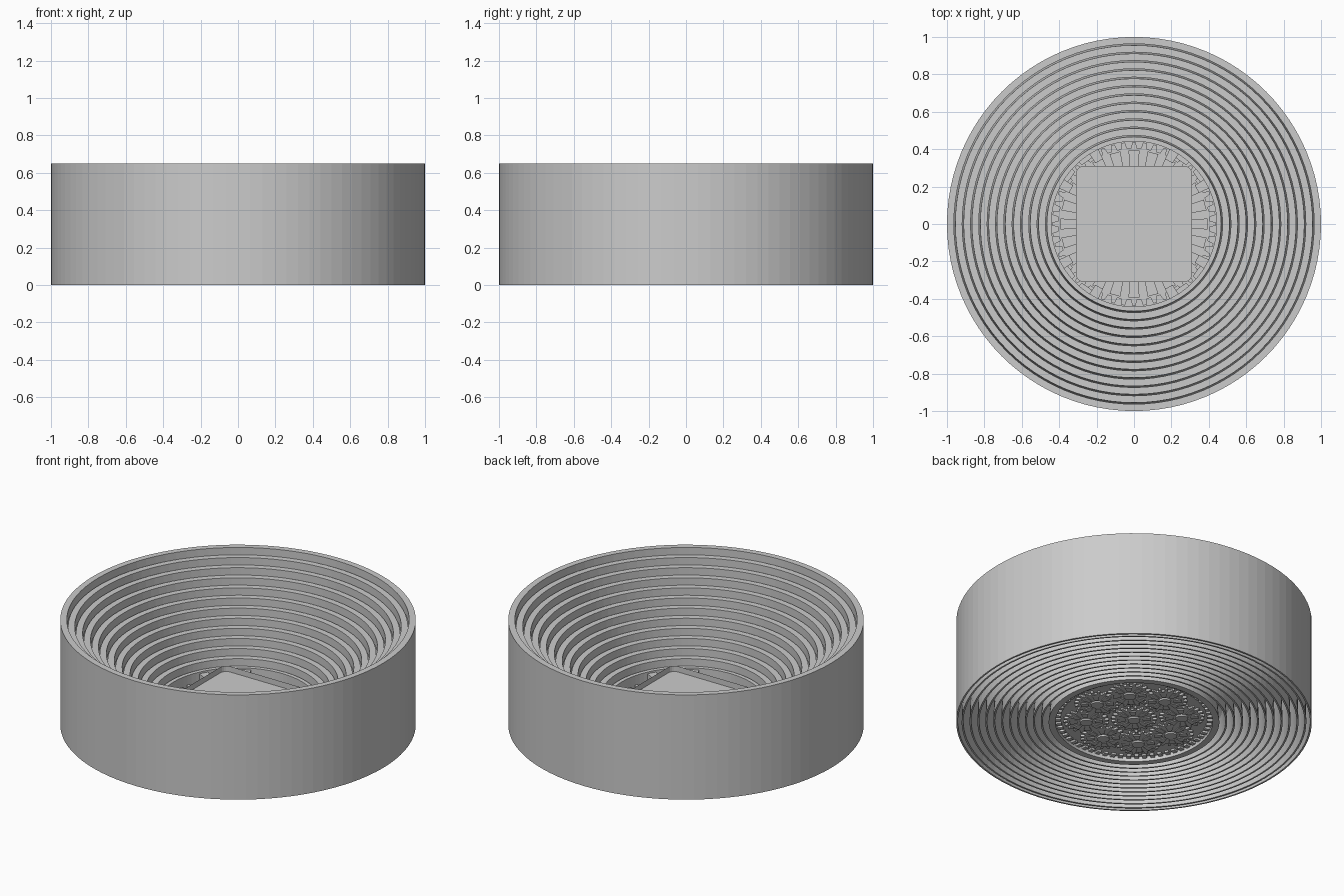
import bpy, bmesh, math
from mathutils import Matrix, Vector

if "Cube" in bpy.data.objects:
    bpy.data.objects.remove(bpy.data.objects["Cube"], do_unlink=True)

grey = bpy.data.materials.new("plain_grey")
grey.use_nodes = True
grey.diffuse_color = (0.6, 0.6, 0.6, 1)
grey.node_tree.nodes["Principled BSDF"].inputs["Base Color"].default_value = (0.6, 0.6, 0.6, 1)

SIDES = 96


def finish(bm, name):
    bmesh.ops.recalc_face_normals(bm, faces=bm.faces)
    mesh = bpy.data.meshes.new(name)
    bm.to_mesh(mesh)
    bm.free()
    mesh.materials.append(grey)
    obj = bpy.data.objects.new(name, mesh)
    bpy.context.collection.objects.link(obj)
    return obj


def lathe(name, profile):
    """Revolve a closed (radius, height) profile about z."""
    bm = bmesh.new()
    rows = []
    for k in range(SIDES):
        a = math.tau * k / SIDES
        rows.append([bm.verts.new((r * math.cos(a), r * math.sin(a), z)) for r, z in profile])
    n = len(profile)
    for k in range(SIDES):
        a, b = rows[k], rows[(k + 1) % SIDES]
        for j in range(n):
            bm.faces.new((a[j], b[j], b[(j + 1) % n], a[(j + 1) % n]))
    return finish(bm, name)


def prism(bm, outline, z0, z1, place=Matrix()):
    """Extrude a flat outline and return its top face."""
    low = [bm.verts.new(place @ Vector((x, y, z0))) for x, y in outline]
    high = [bm.verts.new(place @ Vector((x, y, z1))) for x, y in outline]
    n = len(outline)
    bm.faces.new(low[::-1])
    for i in range(n):
        bm.faces.new((low[i], low[(i + 1) % n], high[(i + 1) % n], high[i]))
    return bm.faces.new(high)


def polar(r, a):
    return r * math.cos(a), r * math.sin(a)


def gear_outline(teeth, root, tip):
    step = math.tau / teeth
    pts = []
    for t in range(teeth):
        for f, r in ((-0.3, root), (-0.15, tip), (0.15, tip), (0.3, root)):
            pts.append(polar(r, (t + f) * step))
    return pts


def circle(r, n=24):
    return [polar(r, math.tau * i / n) for i in range(n)]


def wedge(r0, r1, a, half):
    return [polar(r0, a - half), polar(r1, a - half), polar(r1, a + half), polar(r0, a + half)]


# Outer wall and nested telescoping rings, each lower than the last
RINGS, PITCH, DROP, HEIGHT = 12, 0.0445, 0.042, 0.65
for i in range(RINGS):
    outer, top = 1 - PITCH * i, HEIGHT - DROP * i
    flare = 0.014 if i else 0
    lip = outer - 0.037
    lathe("outer_wall" if i == 0 else f"nested_ring_{i}", [
        (outer + flare, 0), (outer, top), (lip, top), (lip, top - 0.06),
        (outer - 0.012, top - 0.09), (outer + flare - 0.01, 0)])

# Hub tube and floor
hub = 1 - PITCH * RINGS
lathe("hub_tube", [(hub + 0.014, 0), (hub, HEIGHT - DROP * RINGS),
                   (0.442, HEIGHT - DROP * RINGS), (0.442, 0)])
bm = bmesh.new()
prism(bm, circle(0.445, SIDES), 0.03, 0.05)
finish(bm, "hub_floor")

# Large toothed wheel with raised spokes
bm = bmesh.new()
prism(bm, gear_outline(48, 0.405, 0.438), 0.05, 0.09)
finish(bm, "large_gear")
bm = bmesh.new()
for k in range(24):
    prism(bm, wedge(0.31, 0.395, math.tau * k / 24, 0.075), 0.085, 0.105)
finish(bm, "gear_spokes")

# Clips holding the wheel, in pairs about each diagonal
bm = bmesh.new()
for quarter in range(4):
    for side in (-1, 1):
        a = math.pi / 4 + quarter * math.pi / 2 + side * 0.28
        prism(bm, wedge(0.385, 0.445, a, 0.06), 0.09, 0.135)
        prism(bm, wedge(0.42, 0.445, a - side * 0.12, 0.1), 0.09, 0.125)
finish(bm, "wheel_clips")

# Square tray with rounded corners and a sunken floor
bm = bmesh.new()
half, corner = 0.31, 0.04
outline = []
for q in range(4):
    cx, cy = polar((half - corner) * math.sqrt(2), math.pi / 4 + q * math.pi / 2)
    for s in range(6):
        dx, dy = polar(corner, q * math.pi / 2 + s * math.pi / 10)
        outline.append((cx + dx, cy + dy))
top = prism(bm, outline, 0.05, 0.17)
bmesh.ops.inset_region(bm, faces=[top], thickness=0.01)
well = bmesh.ops.extrude_face_region(bm, geom=[top])
bmesh.ops.translate(bm, verts=[v for v in well["geom"] if isinstance(v, bmesh.types.BMVert)],
                    vec=(0, 0, -0.035))
bmesh.ops.delete(bm, geom=[top], context="FACES_ONLY")
finish(bm, "square_tray")

# Small gear train on the underside
bm = bmesh.new()
spots = [(0, 0, 0)] + [(*polar(0.27, math.tau * k / 8), math.tau * k / 8) for k in range(8)]
for x, y, a in spots:
    place = Matrix.Translation((x, y, 0)) @ Matrix.Rotation(a, 4, "Z")
    prism(bm, gear_outline(20, 0.105, 0.128), 0.018, 0.031, place)
    prism(bm, circle(0.035), 0.008, 0.02, place)
    for k in range(8):
        prism(bm, wedge(0.05, 0.095, math.tau * k / 8, 0.22), 0.013, 0.02, place)
finish(bm, "small_gears")

# Internal tooth rim around the small gears
bm = bmesh.new()
for k in range(60):
    prism(bm, wedge(0.412, 0.444, math.tau * k / 60, 0.028), 0.018, 0.031)
finish(bm, "tooth_rim")
